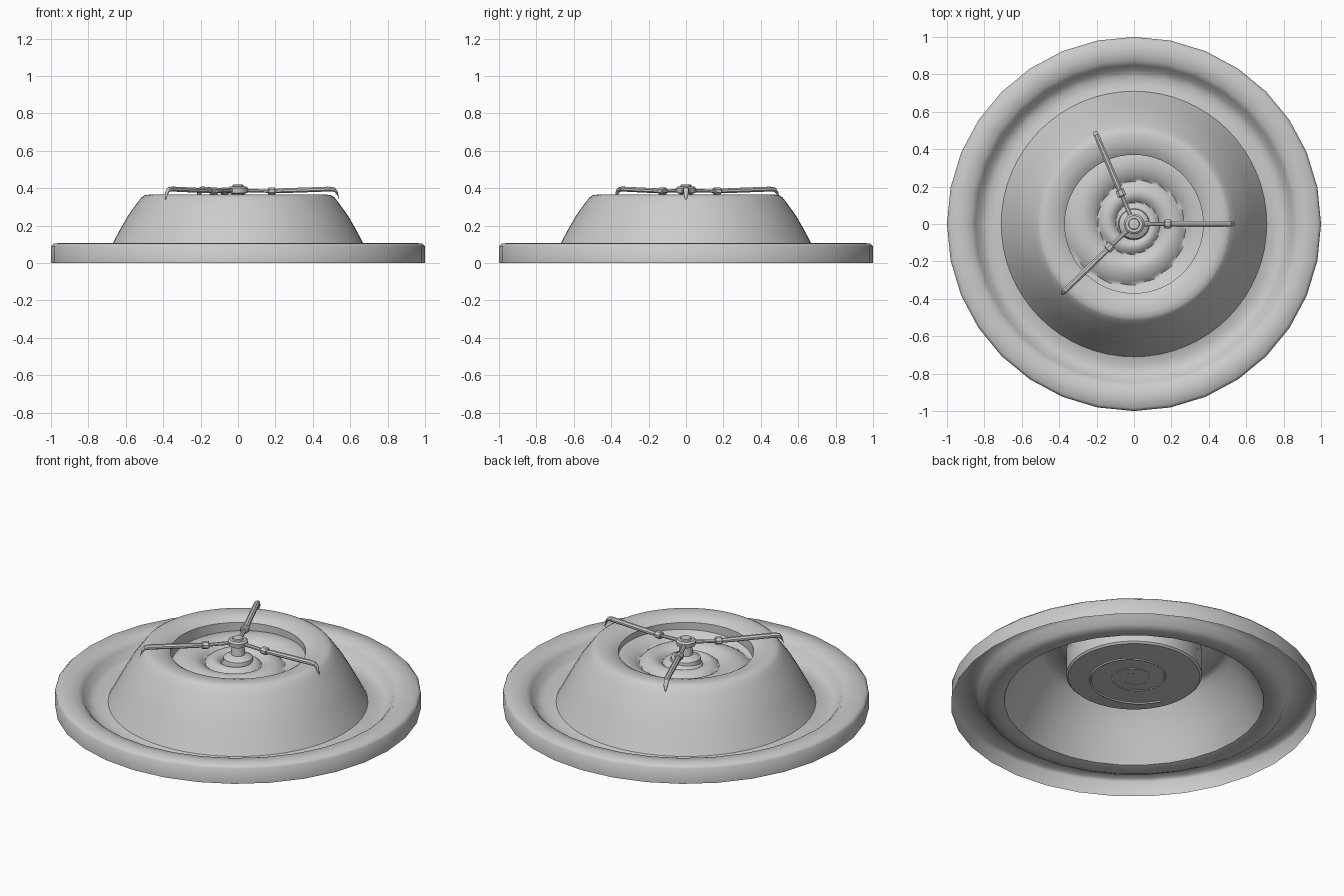
import bpy, bmesh, math
from mathutils import Matrix, Vector

if "Cube" in bpy.data.objects:
    bpy.data.objects.remove(bpy.data.objects["Cube"], do_unlink=True)

TAU = 2 * math.pi

grey = bpy.data.materials.new("light_grey")
grey.use_nodes = True
grey.diffuse_color = (0.6, 0.6, 0.6, 1)
grey.node_tree.nodes["Principled BSDF"].inputs["Base Color"].default_value = (0.6, 0.6, 0.6, 1)


def finish(name, bm, angle=35):
    mesh = bpy.data.meshes.new(name)
    bm.to_mesh(mesh)
    bm.free()
    obj = bpy.data.objects.new(name, mesh)
    bpy.context.collection.objects.link(obj)
    mesh.materials.append(grey)
    bpy.ops.object.select_all(action='DESELECT')
    obj.select_set(True)
    bpy.context.view_layer.objects.active = obj
    bpy.ops.object.shade_smooth_by_angle(angle=math.radians(angle))
    return obj


def polar_grid(name, radii, height, segments, cap=False, angle=35):
    """Rings joined into a sheet; height(i, r, a) gives z. Radii run inward."""
    bm = bmesh.new()
    rings = []
    for i, r in enumerate(radii):
        ring = []
        for s in range(segments):
            a = TAU * s / segments
            ring.append(bm.verts.new((r * math.cos(a), r * math.sin(a), height(i, r, a))))
        rings.append(ring)
    for low, high in zip(rings, rings[1:]):
        for s in range(segments):
            t = (s + 1) % segments
            bm.faces.new((low[s], low[t], high[t], high[s]))
    if cap:
        bm.faces.new(rings[-1])
    return finish(name, bm, angle)


def lathe(name, profile, segments, cap=False, angle=35):
    return polar_grid(name, [p[0] for p in profile], lambda i, r, a: profile[i][1],
                      segments, cap, angle)


# Outer rim, trough and sloping body as one open sheet
lathe("basin_shell", [
    (1.0, 0), (1.0, 0.09), (0.985, 0.105), (0.92, 0.107), (0.875, 0.098), (0.85, 0.075),
    (0.825, 0.035), (0.79, 0.02), (0.75, 0.018), (0.71, 0.03)], 32, angle=50)
lathe("sloping_body", [
    (0.71, 0.03), (0.67, 0.105), (0.63, 0.18), (0.59, 0.25), (0.54, 0.32), (0.515, 0.352),
    (0.50, 0.362), (0.47, 0.366), (0.43, 0.362), (0.395, 0.352), (0.37, 0.335)], 64, angle=50)

# Round tub hanging inside the body
lathe("tub_wall", [(0.37, 0.335), (0.37, 0.19), (0.36, 0.18)], 64)
lathe("tub_bottom", [(0.36, 0.18), (0.2, 0.175), (0.04, 0.17)], 64, cap=True)

# Spiral floor: rounded coils that halve in size every turn
START = math.radians(200)


def coil_height(i, r, a):
    turn = -math.log2(r / 0.37) - ((a - START) % TAU) / TAU
    size = (r / 0.37) ** 0.5
    return 0.25 + 0.02 * (1 - size) + 0.05 * abs(math.sin(math.pi * turn)) ** 0.7 * size


polar_grid("spiral_floor", [0.37 * 0.96 ** k for k in range(56)], coil_height, 96,
           cap=True, angle=50)

# Spiral seam under the tub
curve = bpy.data.curves.new("spiral_seam", 'CURVE')
curve.dimensions = '3D'
curve.bevel_depth = 0.006
curve.bevel_resolution = 1
spline = curve.splines.new('POLY')
STEPS = 90
spline.points.add(STEPS)
for k, point in enumerate(spline.points):
    turn = 2.6 * k / STEPS
    r = 0.3 * 0.5 ** turn
    a = START + TAU * turn
    point.co = (r * math.cos(a), r * math.sin(a), 0.175, 1)
curve.materials.append(grey)
bpy.context.collection.objects.link(bpy.data.objects.new("spiral_seam", curve))

# Centre post with hub cap
lathe("centre_post", [
    (0.085, 0.27), (0.08, 0.30), (0.06, 0.312), (0.04, 0.32), (0.035, 0.37), (0.052, 0.375),
    (0.055, 0.40), (0.045, 0.408), (0.03, 0.408), (0.028, 0.418), (0.015, 0.42)],
    24, cap=True)


def tube(bm, path, sides=8):
    """Closed tube along x; each path entry is x, z, half width, half height."""
    rings = []
    for x, z, w, h in path:
        rings.append([bm.verts.new((x, w * math.cos(TAU * (s + 0.5) / sides),
                                    z + h * math.sin(TAU * (s + 0.5) / sides)))
                      for s in range(sides)])
    for a, b in zip(rings, rings[1:]):
        for s in range(sides):
            t = (s + 1) % sides
            bm.faces.new((a[s], a[t], b[t], b[s]))
    bm.faces.new(rings[0])
    bm.faces.new(rings[-1])


# Three spray arms with a collar, thicker outer half and drooping nozzle
for n, degrees in enumerate((0, 113, 224)):
    bm = bmesh.new()
    tube(bm, [(0.04, 0.388, 0.014, 0.01), (0.18, 0.383, 0.011, 0.009)])
    tube(bm, [(0.16, 0.385, 0.02, 0.016), (0.165, 0.385, 0.025, 0.021),
              (0.195, 0.385, 0.025, 0.021), (0.20, 0.385, 0.02, 0.016)])
    tube(bm, [(0.19, 0.384, 0.014, 0.012), (0.25, 0.387, 0.017, 0.014),
              (0.48, 0.395, 0.016, 0.014), (0.51, 0.393, 0.014, 0.013)])
    # Nozzle bends downwards at the tip
    tube(bm, [(0.49, 0.397, 0.017, 0.012), (0.518, 0.391, 0.015, 0.013),
              (0.533, 0.37, 0.012, 0.012), (0.54, 0.343, 0.004, 0.005)])
    bmesh.ops.recalc_face_normals(bm, faces=bm.faces)
    bmesh.ops.rotate(bm, verts=bm.verts, cent=Vector(),
                     matrix=Matrix.Rotation(math.radians(degrees), 3, 'Z'))
    finish(f"spray_arm_{n + 1}", bm)
